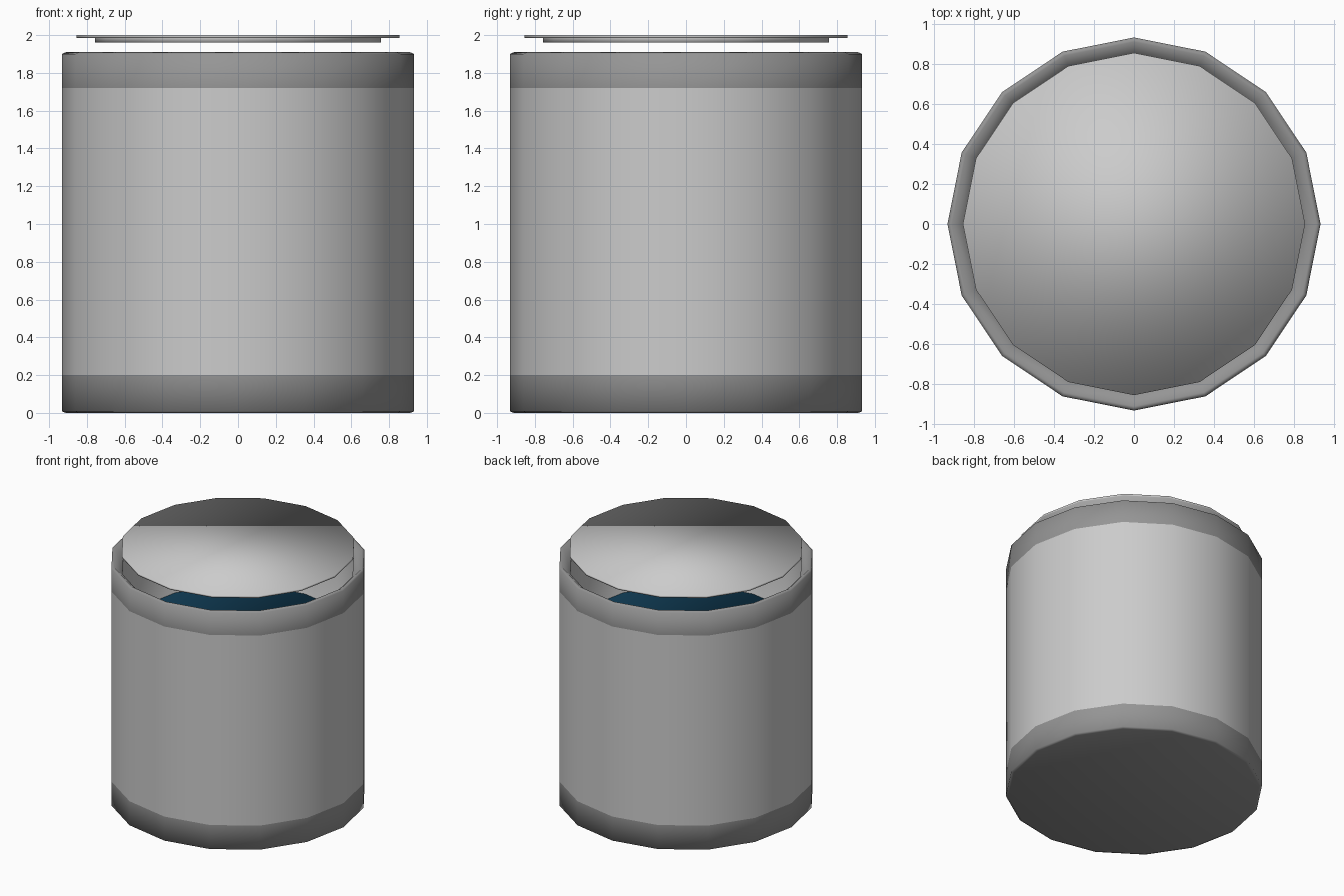
import bpy, bmesh
from math import cos, sin, tau

if "Cube" in bpy.data.objects:
    bpy.data.objects.remove(bpy.data.objects["Cube"])

SIDES = 16


def material(name, rgb):
    m = bpy.data.materials.new(name)
    m.diffuse_color = (*rgb, 1)
    m.use_nodes = True
    m.node_tree.nodes["Principled BSDF"].inputs["Base Color"].default_value = m.diffuse_color
    return m


def lathe(name, profile, mat=None, cap_start=False, cap_end=False, sharp=False):
    """Spin (radius, z) points round z; upward runs face outward."""
    bm = bmesh.new()
    rings = [[bm.verts.new((r * cos(tau * i / SIDES), r * sin(tau * i / SIDES), z))
              for i in range(SIDES)] for r, z in profile]
    for a, b in zip(rings, rings[1:]):
        for i in range(SIDES):
            j = (i + 1) % SIDES
            bm.faces.new((a[i], a[j], b[j], b[i]))
    if cap_start:
        bm.faces.new(rings[0][::-1])
    if cap_end:
        bm.faces.new(rings[-1])
    for f in bm.faces:
        f.smooth = True
    if sharp:
        for e in bm.edges:
            if len(e.link_faces) == 2 and e.calc_face_angle() > 0.7:
                e.smooth = False
    me = bpy.data.meshes.new(name)
    bm.to_mesh(me)
    bm.free()
    ob = bpy.data.objects.new(name, me)
    bpy.context.collection.objects.link(ob)
    if mat:
        me.materials.append(mat)
    return ob


dark = material("dark_grey", (0.3, 0.3, 0.3))
blue = material("blue", (0.03, 0.25, 0.5))

R = 0.932
# Straight wall of the canister
lathe("canister_wall", [(R, 0.2), (R, 1.72)])
# Dark base with closed underside
lathe("base_band", [(0.912, 0), (R, 0.008), (R, 0.2)], dark, cap_start=True)
# Dark rim band, sloping inward to the mouth
lathe("rim_band", [(R, 1.72), (R, 1.9), (0.91, 1.91), (0.85, 1.85)], dark)
# Inner wall and floor
lathe("inner_wall", [(0.85, 1.85), (0.85, 0.1)], cap_end=True, sharp=True)
# Blue contents
lathe("contents", [(0.848, 0.11), (0.848, 1.3)], blue, True, True, sharp=True)
# Hovering lid: thin plate with a narrower plug below
lathe("lid_plate", [(0.855, 1.985), (0.855, 2.0)], None, True, True)
lathe("lid_plug", [(0.757, 1.96), (0.757, 1.985)], None, True)
